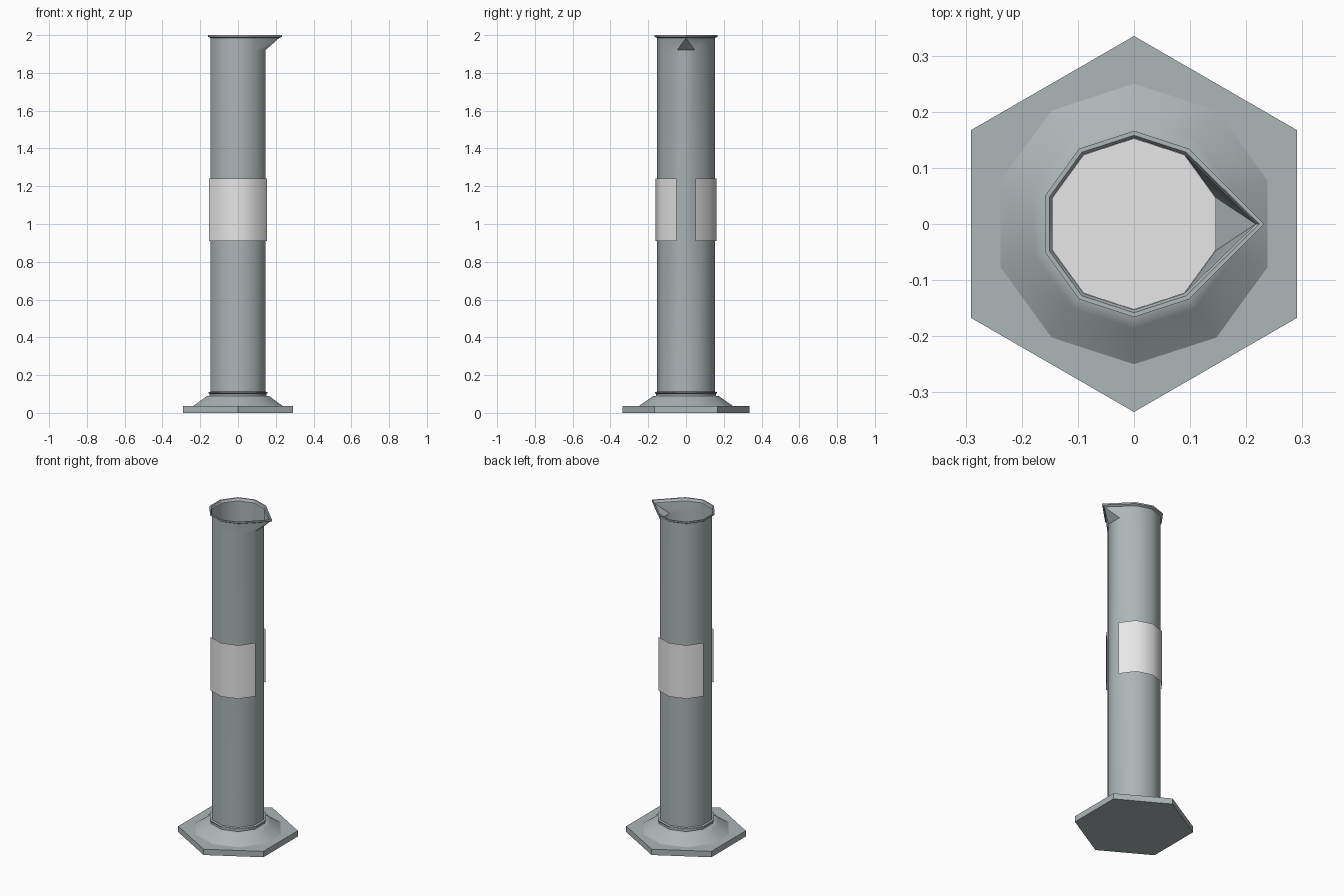
import bpy, bmesh, math

if "Cube" in bpy.data.objects:
    bpy.data.objects.remove(bpy.data.objects["Cube"])

def material(name, rgb):
    m = bpy.data.materials.new(name)
    m.diffuse_color = (*rgb, 1.0)
    m.use_nodes = True
    m.node_tree.nodes["Principled BSDF"].inputs["Base Color"].default_value = m.diffuse_color
    return m

GREY = material("glass grey", (0.42, 0.465, 0.475))
WHITE = material("label white", (0.8, 0.8, 0.8))

def ring(r, z, sides=10, tip=None):
    """Polygon ring with a corner on +y; tip pulls the two +x corners into a spout."""
    pts = []
    for i in range(sides):
        a = math.pi / 2 + 2 * math.pi * i / sides
        x, y = r * math.cos(a), r * math.sin(a)
        if tip and x > 0.9 * r:
            x, y = tip, 0.0
        pts.append((x, y, z))
    return pts

def build(name, rows, mat, closed=True, cap_start=False, cap_end=False, smooth=None):
    bm = bmesh.new()
    vs = [[bm.verts.new(p) for p in row] for row in rows]
    n = len(rows[0])
    for a, b in zip(vs, vs[1:]):
        for i in range(n if closed else n - 1):
            j = (i + 1) % n
            bm.faces.new((a[i], a[j], b[j], b[i]))
    if cap_start:
        bm.faces.new(vs[0][::-1])
    if cap_end:
        bm.faces.new(vs[-1])
    bmesh.ops.remove_doubles(bm, verts=bm.verts, dist=1e-5)
    me = bpy.data.meshes.new(name)
    bm.to_mesh(me)
    bm.free()
    ob = bpy.data.objects.new(name, me)
    bpy.context.collection.objects.link(ob)
    me.materials.append(mat)
    if smooth:
        bpy.ops.object.select_all(action='DESELECT')
        ob.select_set(True)
        bpy.context.view_layer.objects.active = ob
        bpy.ops.object.shade_smooth_by_angle(angle=math.radians(smooth))
    return ob

# Hexagonal foot plate
build("foot_plate", [ring(0.335, 0, 6), ring(0.335, 0.036, 6)], GREY,
      cap_start=True, cap_end=True)

# Sloped foot with a stepped collar
profile = [(0.25, 0.036), (0.186, 0.08), (0.176, 0.088), (0.158, 0.09),
           (0.158, 0.101), (0.164, 0.104), (0.164, 0.11), (0.153, 0.113)]
build("foot_collar", [ring(r, z) for r, z in profile], GREY, smooth=38)

# Thin tube whose top opens into the pouring spout, finished by a narrow lip
tube = [ring(0.153, 0.09), ring(0.153, 1.92),
        ring(0.153, 1.984, tip=0.217), ring(0.166, 1.991, tip=0.232),
        ring(0.166, 2.0, tip=0.232), ring(0.158, 2.0, tip=0.223),
        ring(0.153, 1.992, tip=0.217)]
build("tube_with_spout", tube, GREY, smooth=38)

# Pale disc closing the inside of the tube
build("tube_floor", [ring(0.1525, 0.1), ring(0.1525, 0.101)], WHITE, cap_end=True)

# Two wrapped label panels, front and back
for name, start in (("label_back", 18), ("label_front", 198)):
    angles = [math.radians(start + 36 * k) for k in range(5)]
    rows = [[(0.162 * math.cos(a), 0.162 * math.sin(a), z) for a in angles]
            for z in (0.91, 1.24)]
    build(name, rows, WHITE, closed=False, smooth=38)
